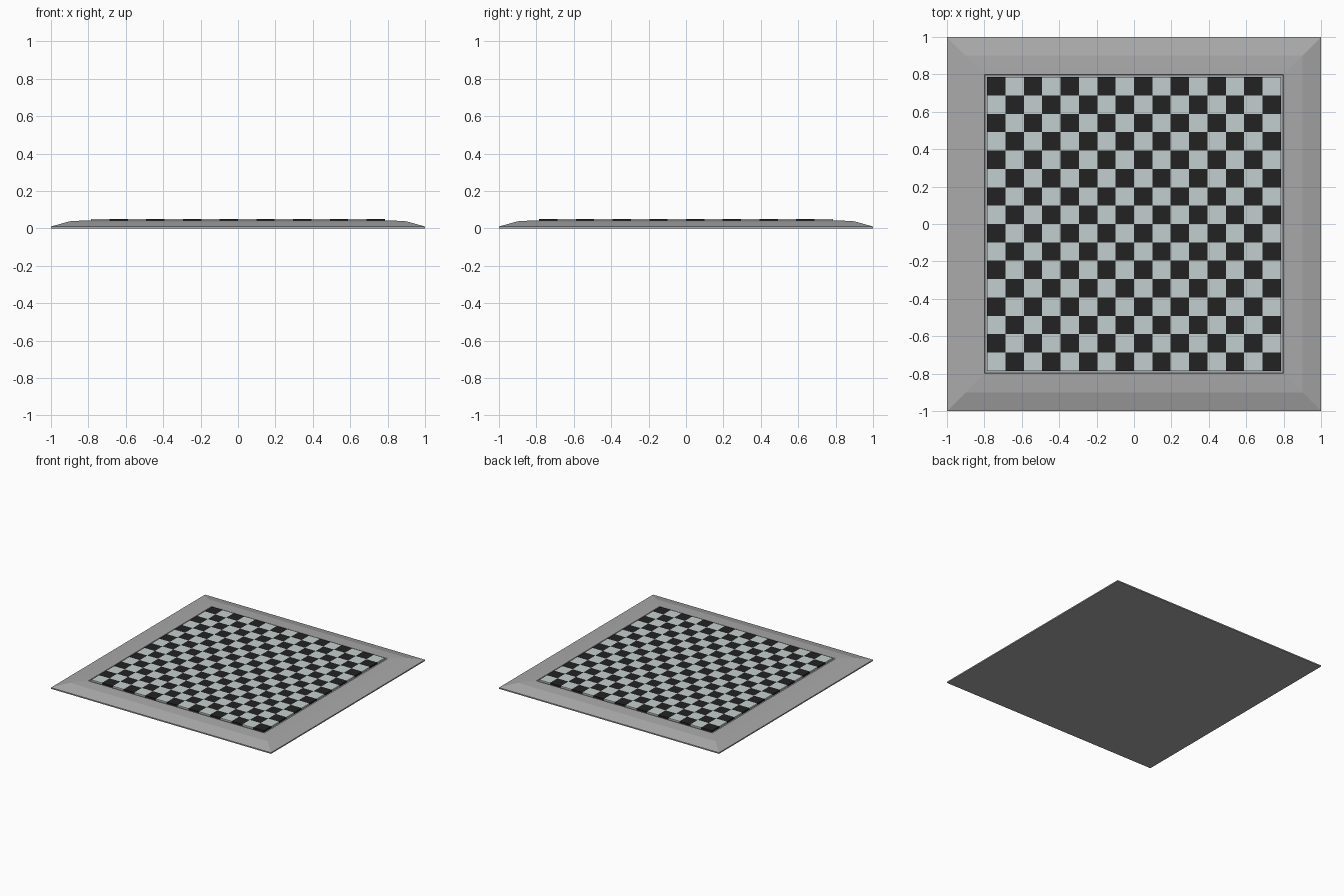
import bpy, bmesh

if "Cube" in bpy.data.objects:
    bpy.data.objects.remove(bpy.data.objects["Cube"])


def material(name, rgb):
    m = bpy.data.materials.new(name)
    m.diffuse_color = (*rgb, 1)
    m.use_nodes = True
    m.node_tree.nodes["Principled BSDF"].inputs["Base Color"].default_value = m.diffuse_color
    return m


grey = material("frame grey", (0.40, 0.40, 0.40))
light = material("pale tile", (0.55, 0.62, 0.62))
dark = material("dark tile", (0.016, 0.016, 0.016))


def make_object(name, bm, mats):
    bmesh.ops.recalc_face_normals(bm, faces=bm.faces)
    me = bpy.data.meshes.new(name)
    bm.to_mesh(me)
    bm.free()
    for m in mats:
        me.materials.append(m)
    ob = bpy.data.objects.new(name, me)
    bpy.context.collection.objects.link(ob)
    return ob


def square_ring(bm, r, z):
    return [bm.verts.new((x * r, y * r, z)) for x, y in ((-1, -1), (1, -1), (1, 1), (-1, 1))]


# Bevelled base: square rings from the underside up to the recessed floor
profile = [(1, 0), (1, 0.01), (0.9, 0.038), (0.83, 0.042), (0.80, 0.043),
           (0.797, 0.037)]
bm = bmesh.new()
rings = [square_ring(bm, r, z) for r, z in profile]
bm.faces.new(rings[0])
for a, b in zip(rings, rings[1:]):
    for i in range(4):
        j = (i + 1) % 4
        bm.faces.new((a[i], a[j], b[j], b[i]))
bm.faces.new(rings[-1])
make_object("base_frame", bm, [grey])

# Board slab: top cut into a 16 x 16 checker pattern
N, HALF, LOW, TOP = 16, 0.785, 0.037, 0.05
bm = bmesh.new()
bmesh.ops.create_grid(bm, x_segments=N, y_segments=N, size=HALF)
bmesh.ops.translate(bm, verts=bm.verts, vec=(0, 0, TOP))
step = 2 * HALF / N


def colour_index(x, y):
    col = min(N - 1, int((x + HALF) / step))
    row = min(N - 1, int((HALF - y) / step))
    return (col + row) % 2


for f in bm.faces:
    c = f.calc_center_median()
    f.material_index = colour_index(c.x, c.y)
# Sides keep the colour of the tile above
edges = [e for e in bm.edges if e.is_boundary]
for e in edges:
    a, b = e.verts
    idx = e.link_faces[0].material_index
    low = [bm.verts.new((v.co.x, v.co.y, LOW)) for v in (a, b)]
    bm.faces.new((a, b, low[1], low[0])).material_index = idx
bmesh.ops.remove_doubles(bm, verts=bm.verts, dist=0.0001)
make_object("checker_board", bm, [dark, light])
